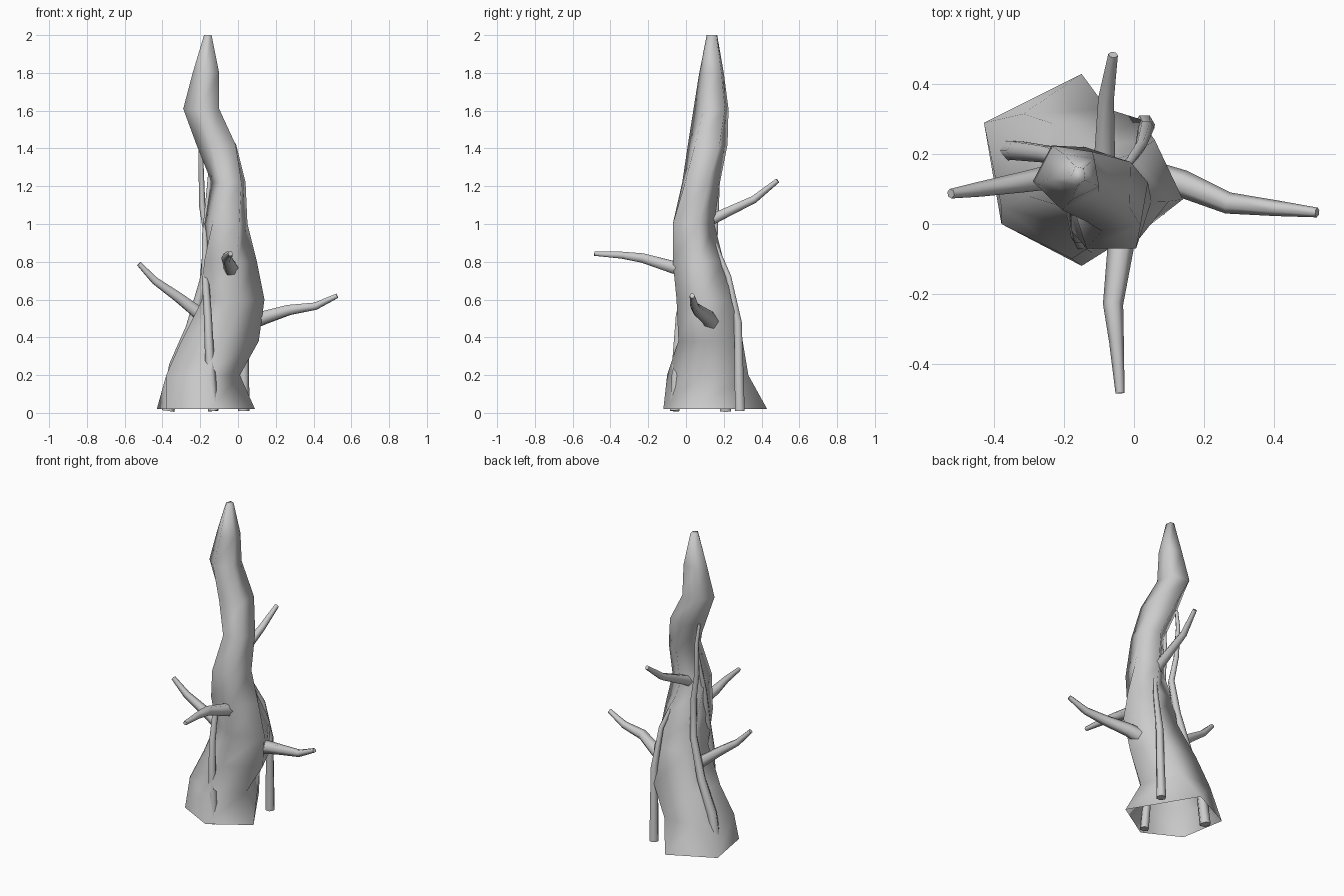
import bpy, bmesh, math
from mathutils import Vector

if "Cube" in bpy.data.objects:
    bpy.data.objects.remove(bpy.data.objects["Cube"])

bark = bpy.data.materials.new("grey bark")
bark.use_nodes = True
GREY = (0.6, 0.6, 0.6, 1)
bark.diffuse_color = GREY
bark.node_tree.nodes["Principled BSDF"].inputs["Base Color"].default_value = GREY


def loft(name, rings, cap_start):
    """Skin a list of equal rings of points into one smooth object."""
    bm = bmesh.new()
    loops = [[bm.verts.new(p) for p in ring] for ring in rings]
    for low, high in zip(loops, loops[1:]):
        n = len(low)
        for i in range(n):
            j = (i + 1) % n
            bm.faces.new((low[i], low[j], high[j], high[i]))
    if cap_start:
        bm.faces.new(loops[0][::-1])
    bm.faces.new(loops[-1])
    mesh = bpy.data.meshes.new(name)
    bm.to_mesh(mesh)
    bm.free()
    mesh.materials.append(bark)
    obj = bpy.data.objects.new(name, mesh)
    bpy.context.collection.objects.link(obj)
    bpy.ops.object.select_all(action="DESELECT")
    obj.select_set(True)
    bpy.context.view_layer.objects.active = obj
    bpy.ops.object.shade_smooth_by_angle(angle=math.radians(82))


def pentagon(z, x0, x1, y0, y1, turn):
    """Five-sided ring turned about z and fitted to the given extents."""
    angles = [math.radians(turn + 72 * i) for i in range(5)]

    def fit(values, low, high):
        a, b = min(values), max(values)
        return [low + (v - a) / (b - a) * (high - low) for v in values]

    xs = fit([math.cos(a) for a in angles], x0, x1)
    ys = fit([math.sin(a) for a in angles], y0, y1)
    return [Vector((x, y, z)) for x, y in zip(xs, ys)]


def tube(name, points, r0, r1, sides=6):
    """Tapering tube through the points."""
    pts = [Vector(p) for p in points]
    rings = []
    for i, p in enumerate(pts):
        d = (pts[min(i + 1, len(pts) - 1)] - pts[max(i - 1, 0)]).normalized()
        ref = Vector((0, 0, 1)) if abs(d.z) < 0.75 else Vector((0, 1, 0))
        u = ref.cross(d).normalized()
        v = d.cross(u)
        r = r0 + (r1 - r0) * i / (len(pts) - 1)
        rings.append([p + r * (u * math.cos(a) + v * math.sin(a))
                      for a in (math.tau * k / sides for k in range(sides))])
    loft(name, rings, True)


# Trunk: irregular flared open foot, twisting body, pointed tip
foot = [Vector((x, y, 0.02)) for x, y in
        ((0.09, 0.03), (-0.15, 0.43), (-0.43, 0.29), (-0.38, 0.0), (-0.15, -0.12))]
body = [
    (0.20, -0.38, 0.01, -0.10, 0.33, -15),
    (0.38, -0.30, 0.11, -0.04, 0.30, -15),
    (0.60, -0.19, 0.14, -0.05, 0.24, -13),
    (0.80, -0.18, 0.10, -0.07, 0.20, 0),
    (1.00, -0.18, 0.05, -0.07, 0.15, 18),
    (1.22, -0.14, 0.04, -0.02, 0.18, 25),
    (1.42, -0.22, -0.01, 0.01, 0.22, 35),
    (1.61, -0.29, -0.10, 0.04, 0.225, 45),
    (1.80, -0.24, -0.10, 0.07, 0.20, 45),
    (2.00, -0.18, -0.14, 0.11, 0.165, 45),
]
loft("trunk", [foot] + [pentagon(*ring) for ring in body], False)

# Bare branches
tube("front_branch", [(-0.03, 0.02, 0.75), (-0.04, -0.08, 0.775), (-0.06, -0.23, 0.82),
                      (-0.05, -0.34, 0.835), (-0.04, -0.485, 0.843)], 0.045, 0.013)
tube("back_branch", [(-0.09, 0.06, 0.99), (-0.085, 0.16, 1.035), (-0.08, 0.36, 1.13),
                     (-0.06, 0.485, 1.23)], 0.04, 0.014)
tube("left_branch", [(0.06, 0.13, 0.48), (0.14, 0.115, 0.505), (0.27, 0.06, 0.545),
                     (0.41, 0.045, 0.565), (0.525, 0.033, 0.62)], 0.048, 0.014)
tube("right_branch", [(-0.14, 0.15, 0.46), (-0.21, 0.14, 0.53), (-0.32, 0.12, 0.615),
                      (-0.44, 0.10, 0.70), (-0.525, 0.087, 0.79)], 0.045, 0.014)

# Vines climbing from the ground, partly sunk into the trunk
tube("back_vine", [(0.03, 0.285, 0.01), (0.035, 0.275, 0.48), (0.02, 0.225, 0.72),
                   (-0.04, 0.14, 0.93)], 0.03, 0.01)
tube("side_vine", [(-0.37, 0.21, 0.01), (-0.335, 0.21, 0.25), (-0.25, 0.20, 0.45),
                   (-0.18, 0.18, 0.70), (-0.16, 0.15, 0.93), (-0.19, 0.16, 1.10),
                   (-0.195, 0.17, 1.30), (-0.20, 0.15, 1.42)], 0.034, 0.01)
tube("front_vine", [(-0.13, -0.06, 0.01), (-0.15, -0.05, 0.29), (-0.16, -0.035, 0.52),
                    (-0.175, 0.03, 0.75), (-0.175, 0.06, 0.95), (-0.155, 0.10, 1.18),
                    (-0.14, 0.11, 1.38)], 0.028, 0.008)
